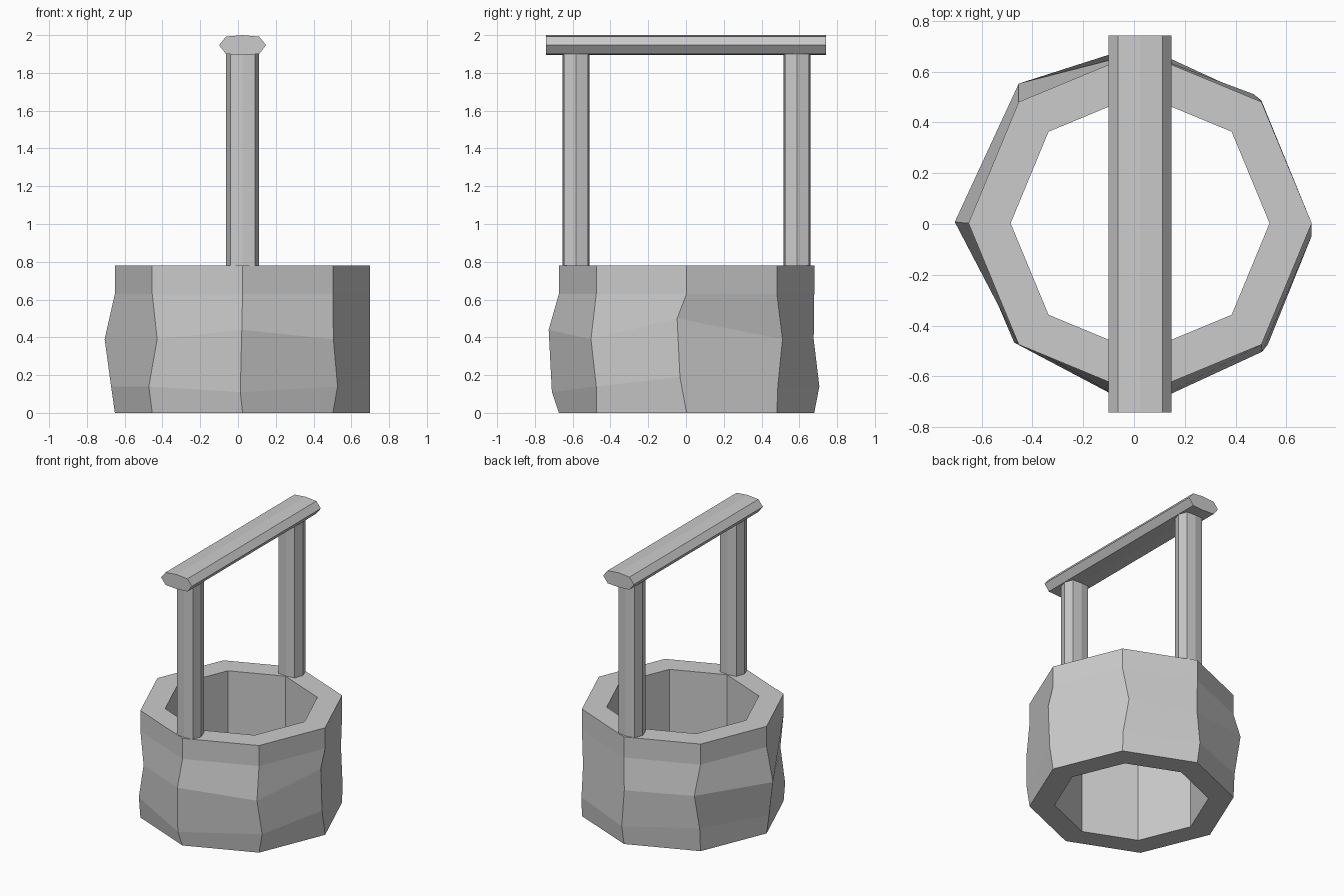
import bpy, bmesh
from math import cos, sin, pi

if "Cube" in bpy.data.objects:
    bpy.data.objects.remove(bpy.data.objects["Cube"])

CX, CY = 0.024, 0.003


def finish(bm, name):
    bmesh.ops.recalc_face_normals(bm, faces=bm.faces)
    mesh = bpy.data.meshes.new(name)
    bm.to_mesh(mesh)
    bm.free()
    obj = bpy.data.objects.new(name, mesh)
    bpy.context.collection.objects.link(obj)
    return obj


def bridge(bm, a, b):
    n = len(a)
    for i in range(n):
        bm.faces.new((a[i], a[(i + 1) % n], b[(i + 1) % n], b[i]))


def prism(name, start, end):
    """Closed solid between two matching outlines."""
    bm = bmesh.new()
    a = [bm.verts.new(p) for p in start]
    b = [bm.verts.new(p) for p in end]
    bridge(bm, a, b)
    bm.faces.new(a)
    bm.faces.new(b)
    return finish(bm, name)


# Stone wall: octagonal ring, open at both ends, with uneven outer corners.
# Per corner: (dx, dy, z) at the lower and the middle level.
nudges = [
    ((0, -0.035, 0.19), (0, -0.05, 0.50)),
    ((0, 0.005, 0.14), (-0.03, 0.03, 0.39)),
    ((0, 0.027, 0.14), (0, -0.003, 0.39)),
    ((0, 0.01, 0.17), (0, 0.072, 0.43)),
    ((-0.02, 0, 0.14), (-0.054, 0.005, 0.39)),
    ((-0.018, 0.008, 0.14), (0.026, 0, 0.39)),
    ((-0.012, -0.037, 0.11), (-0.004, -0.054, 0.44)),
    ((0.025, 0, 0.14), (0.003, -0.028, 0.39)),
]
TOP = 0.78
bm = bmesh.new()


def ring(radius, offsets):
    return [bm.verts.new((CX + radius * cos(i * pi / 4) + dx,
                          CY + radius * sin(i * pi / 4) + dy, z))
            for i, (dx, dy, z) in enumerate(offsets)]


def flat(z):
    return [(0, 0, z)] * 8


rings = [ring(0.676, flat(0)),
         ring(0.676, [n[0] for n in nudges]),
         ring(0.676, [n[1] for n in nudges]),
         ring(0.676, flat(0.63)),
         ring(0.676, flat(TOP)),
         ring(0.51, flat(TOP)),
         ring(0.51, flat(0))]
for a, b in zip(rings, rings[1:] + rings[:1]):
    bridge(bm, a, b)
finish(bm, "well_wall")

# Two upright posts with squashed octagonal section
section = [(0.087, 0), (0.065, 0.063), (0, 0.072), (-0.065, 0.063),
           (-0.087, 0), (-0.065, -0.063), (0, -0.072), (0.065, -0.063)]
for name, y in (("front_post", -0.583), ("back_post", 0.588)):
    prism(name, [(CX + u, y + v, TOP - 0.002) for u, v in section],
          [(CX + u, y + v, 1.9) for u, v in section])

# Crossbeam running front to back
beam = [(0.124, 1.947), (0.088, 1.992), (0, 2.0), (-0.088, 1.992),
        (-0.124, 1.947), (-0.088, 1.9), (0, 1.895), (0.088, 1.9)]
prism("crossbeam", [(CX + u, -0.742, z) for u, z in beam],
      [(CX + u, 0.742, z) for u, z in beam])
